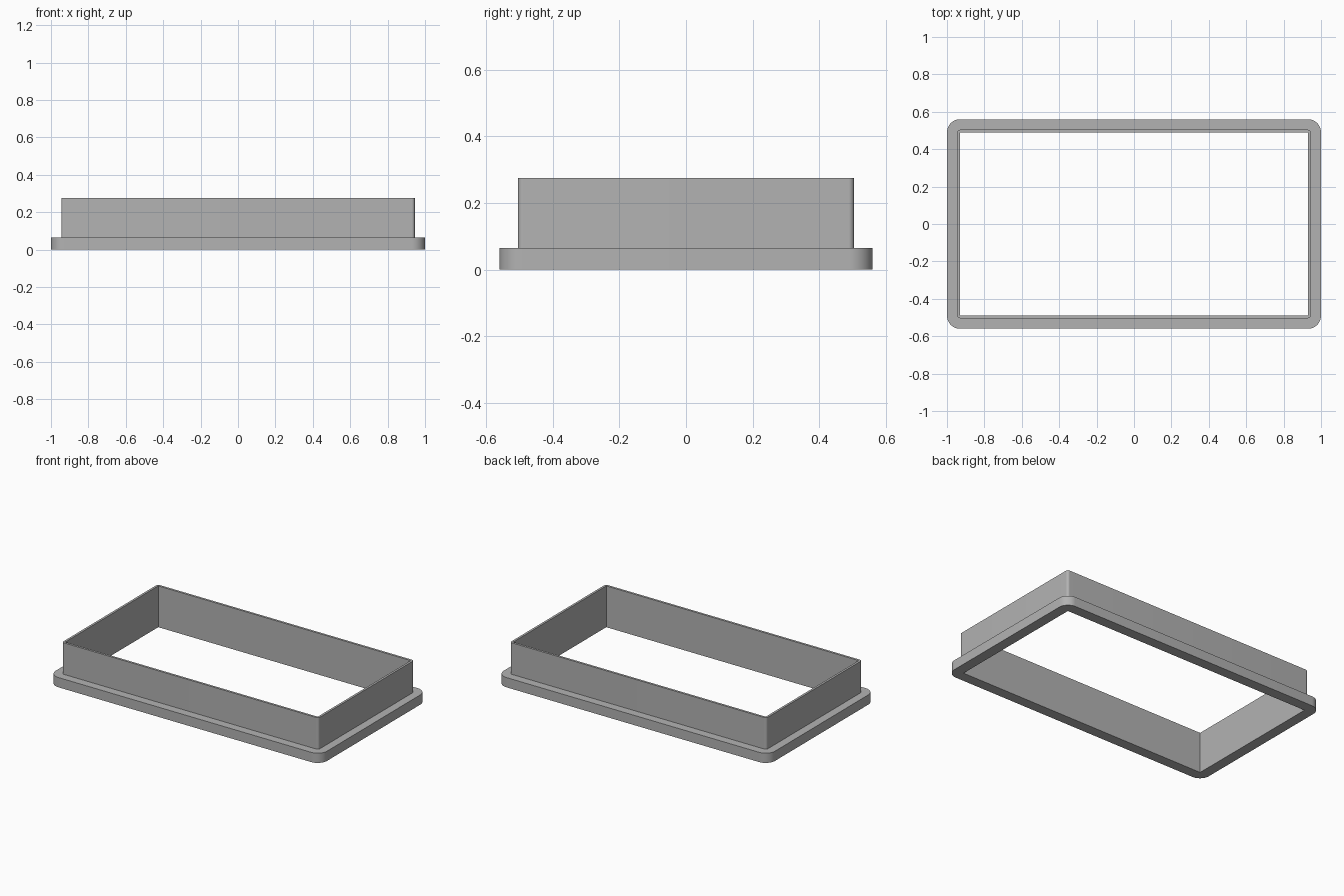
import bpy, bmesh, math

cube = bpy.data.objects.get("Cube")
if cube:
    bpy.data.objects.remove(cube, do_unlink=True)

# Single grey material
grey = bpy.data.materials.new("grey")
grey.use_nodes = True
colour = (0.45, 0.45, 0.45, 1)
grey.diffuse_color = colour
grey.node_tree.nodes["Principled BSDF"].inputs["Base Color"].default_value = colour

STEPS = 12  # segments per rounded corner


def rounded_ring(bm, half_x, half_y, radius, z):
    """Ring of vertices around a rounded rectangle, counter-clockwise."""
    ring = []
    for corner, (sx, sy) in enumerate(((1, 1), (-1, 1), (-1, -1), (1, -1))):
        for i in range(STEPS + 1):
            a = math.pi / 2 * (corner + i / STEPS)
            ring.append(bm.verts.new((sx * (half_x - radius) + radius * math.cos(a),
                                      sy * (half_y - radius) + radius * math.sin(a), z)))
    return ring


# Cross-section of the frame: outer half sizes, corner radius, height
FLANGE_TOP, WALL_TOP = 0.065, 0.275
flange = (1.0, 0.56, 0.07)
wall_outer = (0.945, 0.504, 0.016)
wall_inner = (0.93, 0.489, 0.0)
section = [(*flange, 0), (*flange, FLANGE_TOP),
           (*wall_outer, FLANGE_TOP), (*wall_outer, WALL_TOP),
           (*wall_inner, WALL_TOP), (*wall_inner, 0)]

# Flange and upright wall as one continuous solid
bm = bmesh.new()
rings = [rounded_ring(bm, *s) for s in section]
for k, low in enumerate(rings):
    high = rings[(k + 1) % len(rings)]
    for i in range(len(low)):
        j = (i + 1) % len(low)
        bm.faces.new((low[i], low[j], high[j], high[i]))
bmesh.ops.remove_doubles(bm, verts=bm.verts, dist=0.0001)
bmesh.ops.recalc_face_normals(bm, faces=bm.faces)

mesh = bpy.data.meshes.new("flanged_frame")
bm.to_mesh(mesh)
bm.free()
mesh.materials.append(grey)
frame = bpy.data.objects.new("flanged_frame", mesh)
bpy.context.collection.objects.link(frame)

# Smooth rounded corners, crisp rims
bpy.ops.object.select_all(action='DESELECT')
frame.select_set(True)
bpy.context.view_layer.objects.active = frame
bpy.ops.object.shade_smooth_by_angle(angle=math.radians(30))
